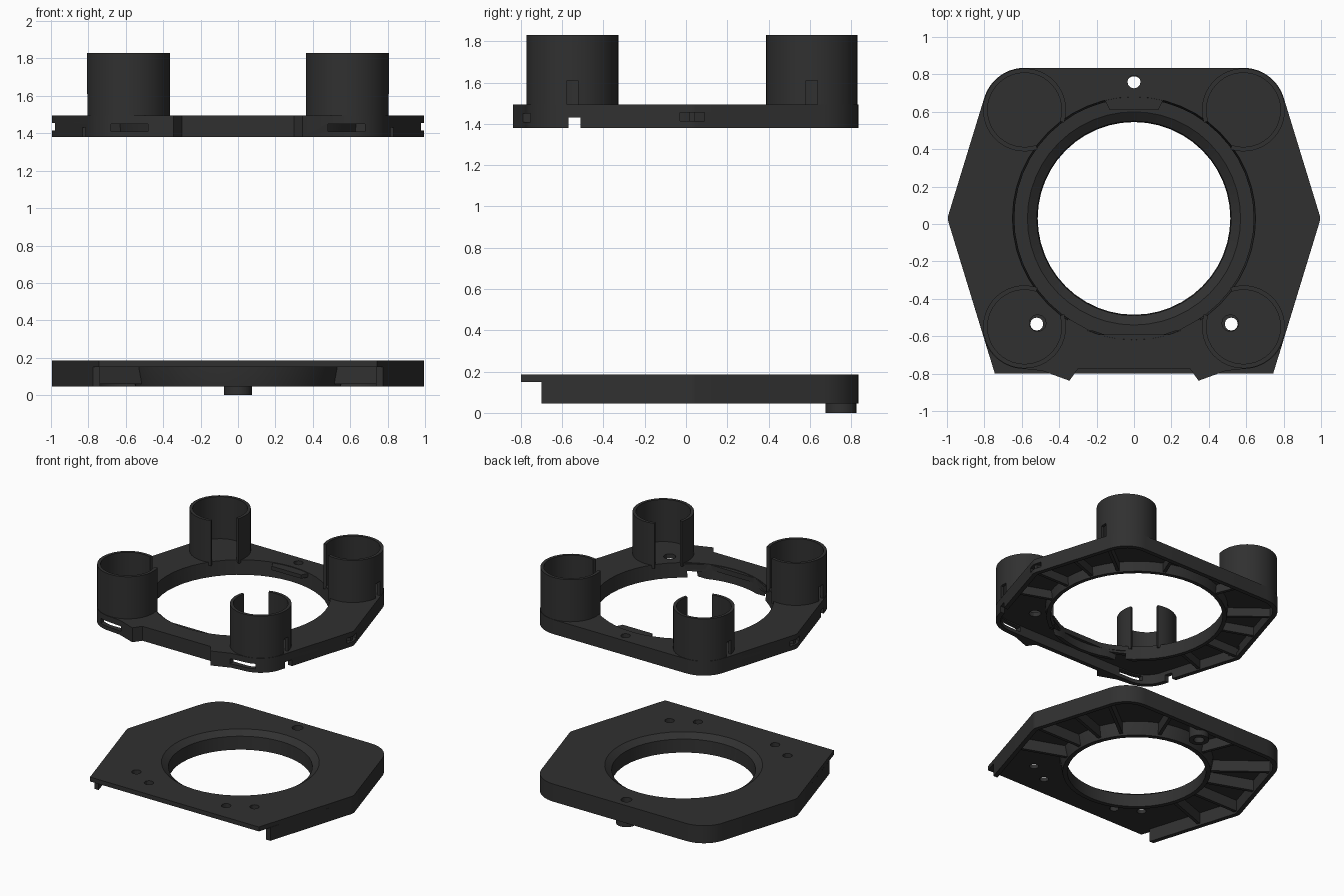
import bpy, bmesh, math
from math import sin, cos, radians, pi
from mathutils import Matrix

if "Cube" in bpy.data.objects:
    bpy.data.objects.remove(bpy.data.objects["Cube"])

DARK = bpy.data.materials.new("dark_plastic")
DARK.diffuse_color = (0.03, 0.03, 0.03, 1)
DARK.use_nodes = True
DARK.node_tree.nodes["Principled BSDF"].inputs["Base Color"].default_value = DARK.diffuse_color
HOLE_Y = 0.03                       # centre of the big opening
TUBES = {"back_right": (.585, .61), "back_left": (-.585, .61),
         "front_left": (-.585, -.55), "front_right": (.585, -.55)}


def arc(cx, cy, r, a0, a1, n):
    return [(cx + r * cos(radians(a0 + (a1 - a0) * i / n)),
             cy + r * sin(radians(a0 + (a1 - a0) * i / n))) for i in range(n + 1)]


def circle(cx, cy, r, n=48):
    return arc(cx, cy, r, 0, 360, n)[:-1]


def mirror(pts):
    return [(-x, y) for x, y in reversed(pts)]


def finish(name, me):
    me.materials.clear()
    me.materials.append(DARK)
    ob = bpy.data.objects.new(name, me)
    bpy.context.collection.objects.link(ob)
    return ob


def prism(name, loops, z0, z1):
    """Extrude a flat shape; loops after the first are holes."""
    cu = bpy.data.curves.new(name, 'CURVE')
    cu.dimensions, cu.fill_mode = '2D', 'BOTH'
    cu.extrude = (z1 - z0) / 2
    for pts in loops:
        sp = cu.splines.new('POLY')
        sp.points.add(len(pts) - 1)
        for p, (x, y) in zip(sp.points, pts):
            p.co = (x, y, 0, 1)
        sp.use_cyclic_u = True
    tmp = bpy.data.objects.new(name + "_curve", cu)
    bpy.context.collection.objects.link(tmp)
    dg = bpy.context.evaluated_depsgraph_get()
    me = bpy.data.meshes.new_from_object(tmp.evaluated_get(dg))
    bpy.data.objects.remove(tmp)
    bm = bmesh.new()
    bm.from_mesh(me)
    bmesh.ops.remove_doubles(bm, verts=bm.verts, dist=1e-5)
    bmesh.ops.translate(bm, verts=bm.verts, vec=(0, 0, (z0 + z1) / 2))
    bmesh.ops.recalc_face_normals(bm, faces=bm.faces)
    bm.to_mesh(me)
    bm.free()
    return finish(name, me)


def boxes(name, items):
    """Boxes given as (centre, size, turn about z)."""
    bm = bmesh.new()
    for c, s, a in items:
        m = Matrix.Translation(c) @ Matrix.Rotation(a, 4, 'Z') @ Matrix.Diagonal((*s, 1))
        bmesh.ops.create_cube(bm, size=1, matrix=m)
    me = bpy.data.meshes.new(name)
    bm.to_mesh(me)
    bm.free()
    return finish(name, me)


def lathe(name, profile, n=48):
    bm = bmesh.new()
    rings = [[bm.verts.new((x, y + HOLE_Y, z)) for x, y in circle(0, 0, r, n)] for r, z in profile]
    for a, b in zip(rings, rings[1:] + rings[:1]):
        for i in range(n):
            j = (i + 1) % n
            bm.faces.new((a[i], a[j], b[j], b[i]))
    bmesh.ops.recalc_face_normals(bm, faces=bm.faces)
    me = bpy.data.meshes.new(name)
    bm.to_mesh(me)
    bm.free()
    return finish(name, me)


def cut(ob, items):
    cutter = boxes("cutter", items)
    cutter.hide_render = True
    md = ob.modifiers.new("cut", 'BOOLEAN')
    md.operation, md.solver, md.object = 'DIFFERENCE', 'EXACT', cutter
    dg = bpy.context.evaluated_depsgraph_get()
    ob.data = bpy.data.meshes.new_from_object(ob.evaluated_get(dg))
    ob.modifiers.clear()
    bpy.data.objects.remove(cutter)


def right_half(t, front):
    """Right half of the plate outline inset by t, from the front to the back."""
    return (front + arc(.93, .03, .065 - t, -17, 17, 4) + arc(.585, .61, .225 - t, 17, 90, 10))


def front_corner(t):
    return arc(.585, -.55, .225 - t, -90, -17, 10)


def outline(t, front):
    h = right_half(t, front)
    return h + mirror(h)


def ribs(name, angles, r0, z0, z1):
    walls = [(17, .963), (163, .963), (-17, .945), (197, .945), (90, .835), (-90, .77)]
    items = []
    for a in angles:
        d = min((h - HOLE_Y * sin(radians(n))) / cos(radians(a - n))
                for n, h in walls if cos(radians(a - n)) > .05) - .02
        m = (r0 + d) / 2
        items.append(((m * cos(radians(a)), HOLE_Y + m * sin(radians(a)), (z0 + z1) / 2),
                      (d - r0, .025, z1 - z0), radians(a)))
    return boxes(name, items)


# ---- Lower plate: top skin, skirt open at the front, chamfered ring, ribs
screws = [circle(s * x, y, .035, 12) for s in (1, -1) for x, y in ((.52, -.535), (.34, -.635))]
prism("lower_top_skin", [outline(0, [(.744, -.8)]), circle(0, HOLE_Y, .57),
                         circle(0, .75, .04, 16)] + screws, .15, .185)
outer = outline(0, [(.775, -.7)])
inner = outline(.035, [(.738, -.7)])
prism("lower_skirt", [outer + inner[::-1]], .045, .152)
lathe("lower_opening_ring", [(.57, .185), (.52, .15), (.515, .045), (.55, .045), (.57, .15)])
ribs("lower_ribs", [-20, 0, 20, 38, 68, 112, 142, 160, 180, 200], .55, .06, .155)
prism("locating_pin", [circle(0, .75, .075, 24), circle(0, .75, .04, 16)], 0, .155)

# ---- Upper plate: top skin with two front feet
tabbed = [(.30, -.775), (.345, -.838), (.49, -.785)] + front_corner(0)
prism("upper_top_skin", [outline(0, tabbed), circle(0, HOLE_Y, .65), circle(0, .76, .035, 12)]
      + [circle(s * .515, -.53, .045, 12) for s in (1, -1)], 1.46, 1.495)
skirt = prism("upper_skirt", [outline(0, tabbed), outline(.035, front_corner(.035))], 1.38, 1.462)
ring = lathe("upper_opening_ring", [(.65, 1.495), (.64, 1.38), (.67, 1.38), (.68, 1.47)])

# Clearance slot across the front, side windows and front windows
slot = ((0, -.54, 1.395), (2.2, .06, .07), 0)
cut(ring, [slot])
cut(skirt, [slot] + [((s * .98, .03, 1.435), (.14, .12, .04), 0) for s in (1, -1)]
    + [((s * .58, -.77, 1.43), (.2, .12, .04), 0) for s in (1, -1)])
ribs("upper_ribs", [-20, 0, 20, 38, 68, 112, 142, 160, 180, 200], .66, 1.39, 1.465)

# Small ledges on the rim of the upper opening
prism("back_ledge", [[(-.13, .61), (.13, .61), (.17, .69), (-.17, .69)]], 1.46, 1.49)
prism("front_ledge", [[(-.3, -.62), (.3, -.62), (.36, -.5), (.2, -.59), (-.2, -.59), (-.36, -.5)]],
      1.45, 1.49)

# ---- Four split sockets, slots facing the middle
for name, (cx, cy) in TUBES.items():
    a = math.degrees(math.atan2(HOLE_Y - cy, -cx))
    c_shape = (arc(cx, cy, .222, a + 27, a + 333, 36) + arc(cx, cy, .198, a + 333, a + 27, 36))
    tube = prism(name + "_socket", [c_shape], 1.47, 1.83)
    side = 1 if cx > 0 else -1
    cut(tube, [((cx + side * .21, cy, 1.55), (.1, .055, .12), 0)])

# Smooth round walls, keep edges sharp
for ob in bpy.context.scene.objects:
    ob.select_set(True)
bpy.context.view_layer.objects.active = skirt
bpy.ops.object.shade_smooth_by_angle(angle=radians(30))
